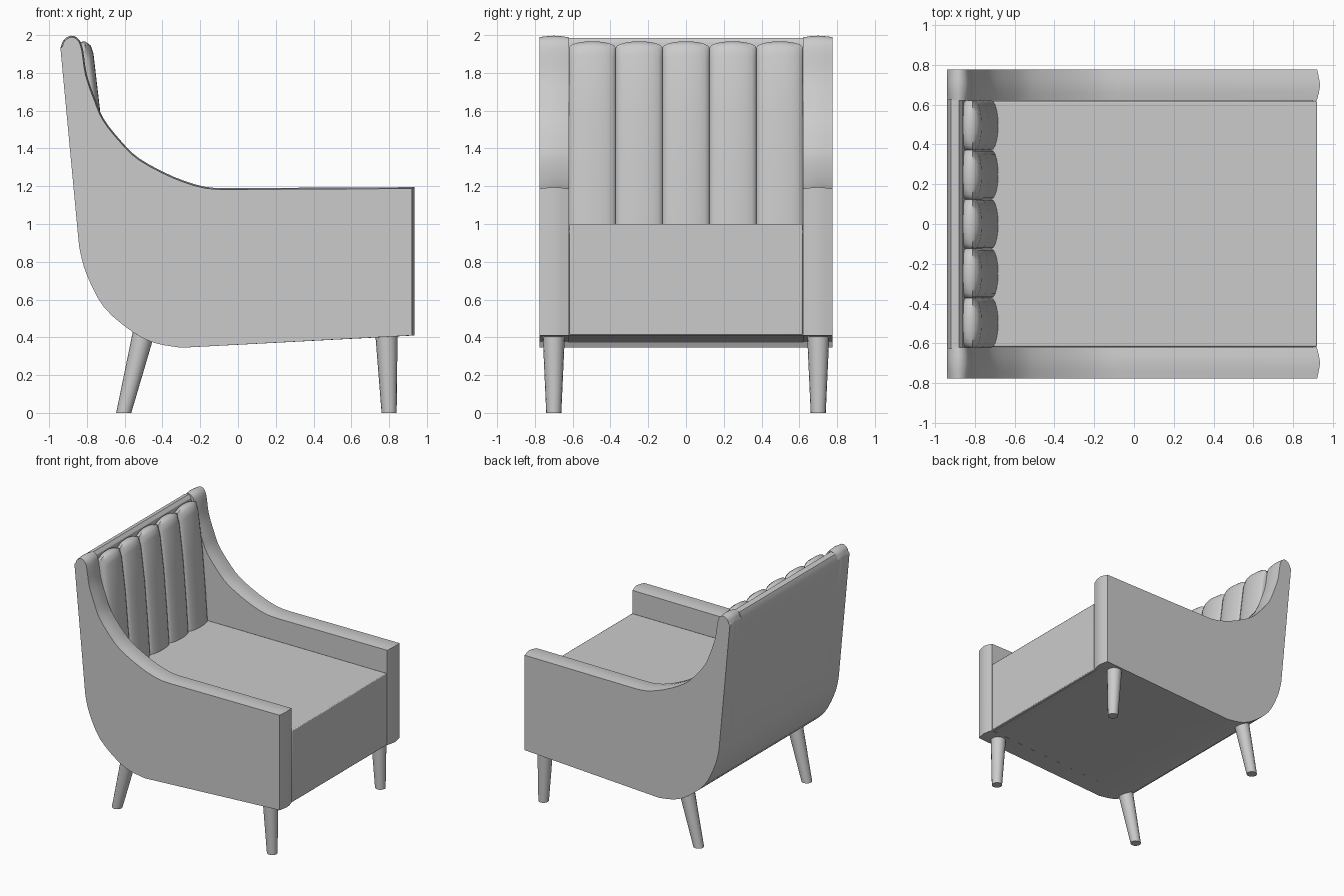
import bpy, bmesh, math
from mathutils import Vector

if "Cube" in bpy.data.objects:
    bpy.data.objects.remove(bpy.data.objects["Cube"])

grey = bpy.data.materials.new("soft grey")
grey.use_nodes = True
COLOUR = (0.6, 0.6, 0.6, 1)
grey.diffuse_color = COLOUR
grey.node_tree.nodes["Principled BSDF"].inputs["Base Color"].default_value = COLOUR


def finish(name, bm, angle):
    bmesh.ops.recalc_face_normals(bm, faces=bm.faces)
    mesh = bpy.data.meshes.new(name)
    bm.to_mesh(mesh)
    bm.free()
    obj = bpy.data.objects.new(name, mesh)
    bpy.context.collection.objects.link(obj)
    mesh.materials.append(grey)
    bpy.ops.object.select_all(action="DESELECT")
    obj.select_set(True)
    bpy.context.view_layer.objects.active = obj
    bpy.ops.object.shade_smooth_by_angle(angle=math.radians(angle))
    return obj


def loft(name, rings, angle=40):
    """Skin equal closed rings of points and cap both ends."""
    bm = bmesh.new()
    rows = [[bm.verts.new(p) for p in ring] for ring in rings]
    n = len(rows[0])
    for a, b in zip(rows, rows[1:]):
        for i in range(n):
            j = (i + 1) % n
            bm.faces.new((a[i], a[j], b[j], b[i]))
    bm.faces.new(rows[0])
    bm.faces.new(rows[-1])
    return finish(name, bm, angle)


def smooth_path(points, steps=3):
    """Catmull-Rom curve through the points."""
    p = [Vector(q) for q in [points[0]] + points + [points[-1]]]
    out = []
    for a, b, c, d in zip(p, p[1:], p[2:], p[3:]):
        for k in range(steps):
            t = k / steps
            out.append(tuple(0.5 * (2 * b + (c - a) * t + (2 * a - 5 * b + 4 * c - d) * t ** 2
                                    + (3 * b - a - 3 * c + d) * t ** 3)))
    return out + [points[-1]]


# Side outline (x, z): straight back and curved underside, then front, arm top and wing
rear = [(-0.94, 1.93)] + smooth_path(
    [(-0.845, 0.92), (-0.835, 0.85), (-0.8, 0.73), (-0.71, 0.56), (-0.56, 0.43),
     (-0.44, 0.37), (-0.3, 0.345)])
front_corners = [(0.935, 0.41), (0.935, 1.195)]
wing = smooth_path(
    [(-0.06, 1.19), (-0.18, 1.198), (-0.34, 1.25), (-0.52, 1.345), (-0.62, 1.44),
     (-0.71, 1.555), (-0.755, 1.66), (-0.8, 1.79), (-0.82, 1.92), (-0.84, 1.975),
     (-0.88, 1.997), (-0.923, 1.975), (-0.94, 1.93)])[:-1]


def arm_outline(d):
    """Outline with its front and top edges drawn in by d, for a crowned arm edge."""
    out = rear + [(x - d, z - (d * 0.5 if z > 1 else 0)) for x, z in front_corners]
    for a, p, b in zip([front_corners[1]] + wing, wing, wing[1:] + [rear[0]]):
        t = Vector((b[0] - a[0], b[1] - a[1])).normalized()
        out.append((p[0] - t.y * d * 0.5, p[1] + t.x * d * 0.5))
    return out


# Arms with the wings that flank the back
crown = [(0.62, 0.017), (0.66, 0.006), (0.70, 0), (0.735, 0.006), (0.775, 0.015)]
for side, word in ((1, "left"), (-1, "right")):
    loft(f"arm_{word}", [[(x, side * y, z) for x, z in arm_outline(d)]
                         for y, d in crown], 30)

# Shell: base and back panel between the arms
shell = rear + [(0.9, 0.41), (0.9, 0.95), (-0.74, 0.95), (-0.86, 1.96), (-0.88, 1.985),
                (-0.92, 1.975)]
loft("back_and_base_shell", [[(x, y, z) for x, z in shell] for y in (-0.625, 0.625)], 30)

# Seat block with a fine softened edge, its rear kept inside the shell
seat = [(-0.4, 0.42), (0.92, 0.412), (0.92, 1.0), (-0.74, 1.0)]
seat_obj = loft("seat", [[(x, y, z) for x, z in seat] for y in (-0.617, 0.617)], 30)
bevel = seat_obj.modifiers.new("soft edge", "BEVEL")
bevel.width = 0.006
bevel.segments = 2

# Five padded vertical channels on the inside of the back
pad = [(-0.74, 0.97), (-0.68, 0.97), (-0.70, 1.25), (-0.73, 1.6), (-0.765, 1.9),
       (-0.78, 1.945), (-0.81, 1.967), (-0.845, 1.962), (-0.87, 1.93)]
CHANNELS, STEPS = 5, 10
width = 1.24 / CHANNELS
for c in range(CHANNELS):
    centre = -0.62 + width * (c + 0.5)
    rings = []
    for s in range(STEPS + 1):
        u = -math.cos(math.pi * s / STEPS)
        drop = 1 - math.sqrt(max(0, 1 - u * u))
        ring = []
        for i, (x, z) in enumerate(pad):
            dx = -0.035 * drop if 0 < i < 6 else (0.025 * drop if i > 6 else 0)
            dz = -0.035 * drop if i > 3 else 0
            ring.append((x + dx, centre + u * width / 2, z + dz))
        rings.append(ring)
    loft(f"back_channel_{c + 1}", rings, 50)


# Tapered round legs, the rear pair raked backwards
def leg(name, y, foot_x, top_x, top_z):
    rings = []
    for x, z, r in ((foot_x, 0, 0.04), (top_x, top_z, 0.06)):
        rings.append([(x + r * math.cos(a), y + r * math.sin(a), z)
                      for a in (math.tau * k / 16 for k in range(16))])
    loft(name, rings)


for side, word in ((1, "left"), (-1, "right")):
    leg(f"front_leg_{word}", side * 0.7, 0.8, 0.785, 0.44)
    leg(f"rear_leg_{word}", side * 0.7, -0.605, -0.495, 0.44)
